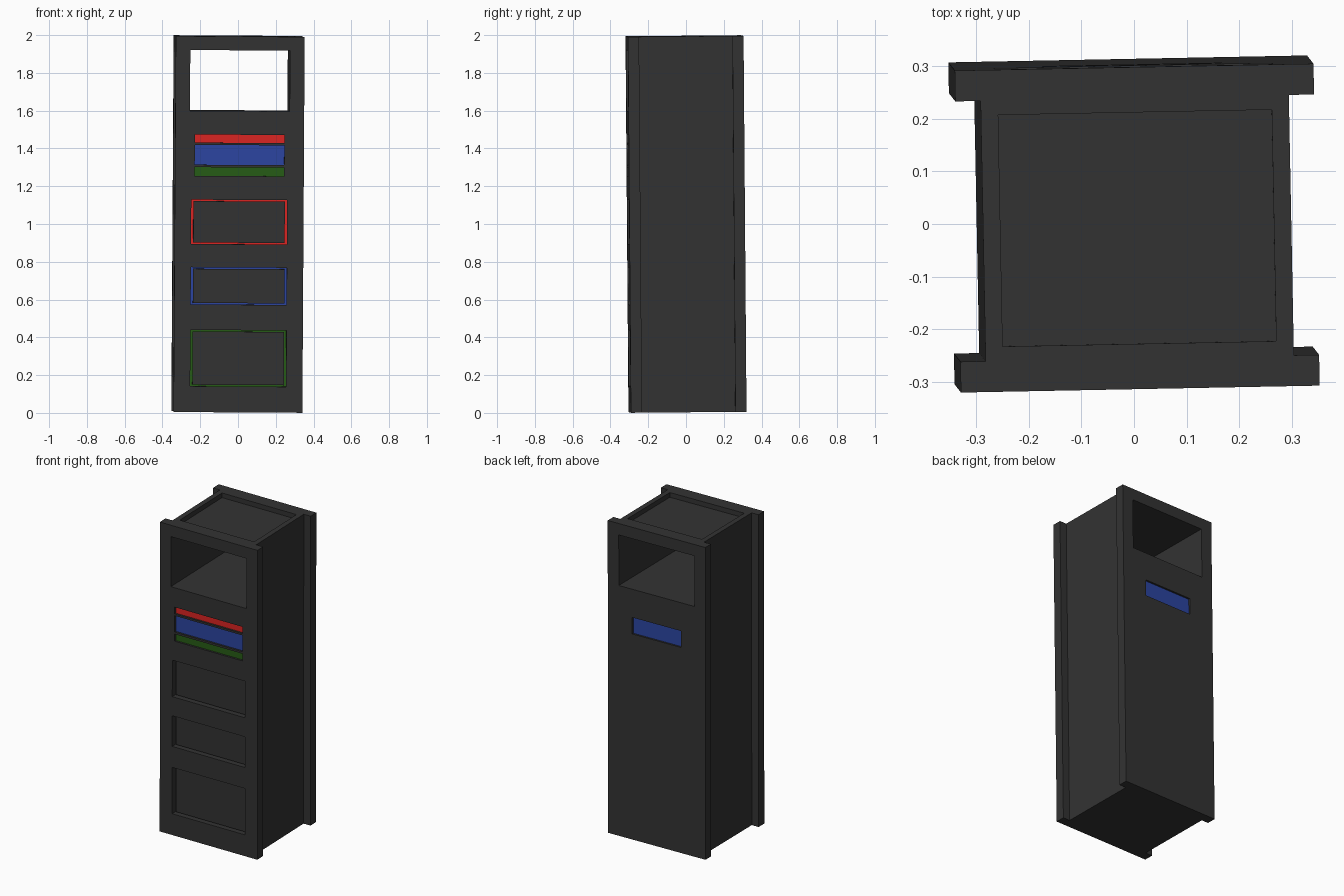
import bpy, bmesh, math
from mathutils import Matrix, Euler

if "Cube" in bpy.data.objects:
    bpy.data.objects.remove(bpy.data.objects["Cube"])

# Whole cabinet leans and turns very slightly
LEAN = (Matrix.Translation((0, 0, 1)) @ Euler((0.008, 0.006, 0.0194)).to_matrix().to_4x4()
        @ Matrix.Translation((0, 0, -1)))


def material(name, rgb):
    m = bpy.data.materials.new(name)
    m.diffuse_color = (*rgb, 1)
    m.use_nodes = True
    m.node_tree.nodes["Principled BSDF"].inputs["Base Color"].default_value = m.diffuse_color
    return m


BLACK = material("charcoal", (0.033, 0.033, 0.033))
RED = material("red", (0.72, 0.018, 0.016))
BLUE = material("blue", (0.025, 0.06, 0.36))
GREEN = material("green", (0.02, 0.11, 0.008))


def boxes(name, spans, mat):
    """One object made of boxes, each (x0, x1, y0, y1, z0, z1)."""
    bm = bmesh.new()
    for x0, x1, y0, y1, z0, z1 in spans:
        bmesh.ops.create_cube(bm, size=1, matrix=(
            Matrix.Translation(((x0 + x1) / 2, (y0 + y1) / 2, (z0 + z1) / 2))
            @ Matrix.Diagonal((x1 - x0, y1 - y0, z1 - z0, 1))))
    me = bpy.data.meshes.new(name)
    bm.to_mesh(me)
    bm.free()
    me.materials.append(mat)
    ob = bpy.data.objects.new(name, me)
    bpy.context.collection.objects.link(ob)
    return ob


def cut(ob, spans):
    """Cut boxes out of an object and keep the finished mesh."""
    cutter = boxes("cutter", spans, BLACK)
    cutter.hide_render = True
    mod = ob.modifiers.new("cut", 'BOOLEAN')
    mod.operation = 'DIFFERENCE'
    mod.solver = 'EXACT'
    mod.object = cutter
    bpy.context.view_layer.update()
    me = bpy.data.meshes.new_from_object(ob.evaluated_get(bpy.context.evaluated_depsgraph_get()))
    ob.modifiers.clear()
    ob.data = me
    bpy.data.objects.remove(cutter)


Z0, Z1 = 0.005, 1.995          # bottom and top
IN, OUT = 0.2475, 0.306        # inner and outer faces of the end plates
W = 0.341                      # plate half width
WINDOW = (-0.264, 0.264, -1, 1, 1.6, 1.922)

bars = [("red_bar", RED, 1.432, 1.475), ("blue_bar", BLUE, 1.315, 1.42),
        ("green_bar", GREEN, 1.256, 1.302)]
bays = [("red_bay", RED, 0.895, 1.13), ("blue_bay", BLUE, 0.575, 0.772),
        ("green_bay", GREEN, 0.142, 0.44)]

# Main body with the through tunnel and the shallow tray on top
body = boxes("body", [(-0.293, 0.293, -IN, IN, Z0, Z1)], BLACK)
cut(body, [WINDOW, (-0.26, 0.26, -0.22, 0.22, Z1 - 0.03, 2.2)])

# Front plate with window, three slots and three bays
front = boxes("front_plate", [(-W, W, -OUT, -IN, Z0, Z1)], BLACK)
cut(front, [WINDOW]
    + [(-0.237, 0.237, -1, 0, a, b) for _, _, a, b in bars]
    + [(-0.254, 0.254, -1, 0, a, b) for _, _, a, b in bays])

# Back plate with window and one slot
back = boxes("back_plate", [(-W, W, IN, OUT, Z0, Z1)], BLACK)
cut(back, [WINDOW, (-0.17, 0.17, 0, 1, 1.315, 1.42)])

# Coloured bars in the front slots, and the blue one at the back
for name, mat, a, b in bars:
    boxes(name, [(-0.237, 0.237, -0.294, -IN, a, b)], mat)
boxes("back_blue_bar", [(-0.17, 0.17, IN, 0.294, 1.315, 1.42)], BLUE)

# Bays: coloured liner with a dark panel standing in front of it
for name, mat, a, b in bays:
    boxes(name + "_liner", [(-0.254, 0.254, -0.253, -IN, a, b)], mat)
    boxes(name + "_panel", [(-0.242, 0.242, -0.286, -0.253, a + 0.008, b - 0.008)], BLACK)

# Apply the lean and shade
for ob in bpy.context.collection.objects:
    ob.data.transform(LEAN)
    ob.select_set(True)
    bpy.context.view_layer.objects.active = ob
bpy.ops.object.shade_smooth_by_angle(angle=math.radians(30))
